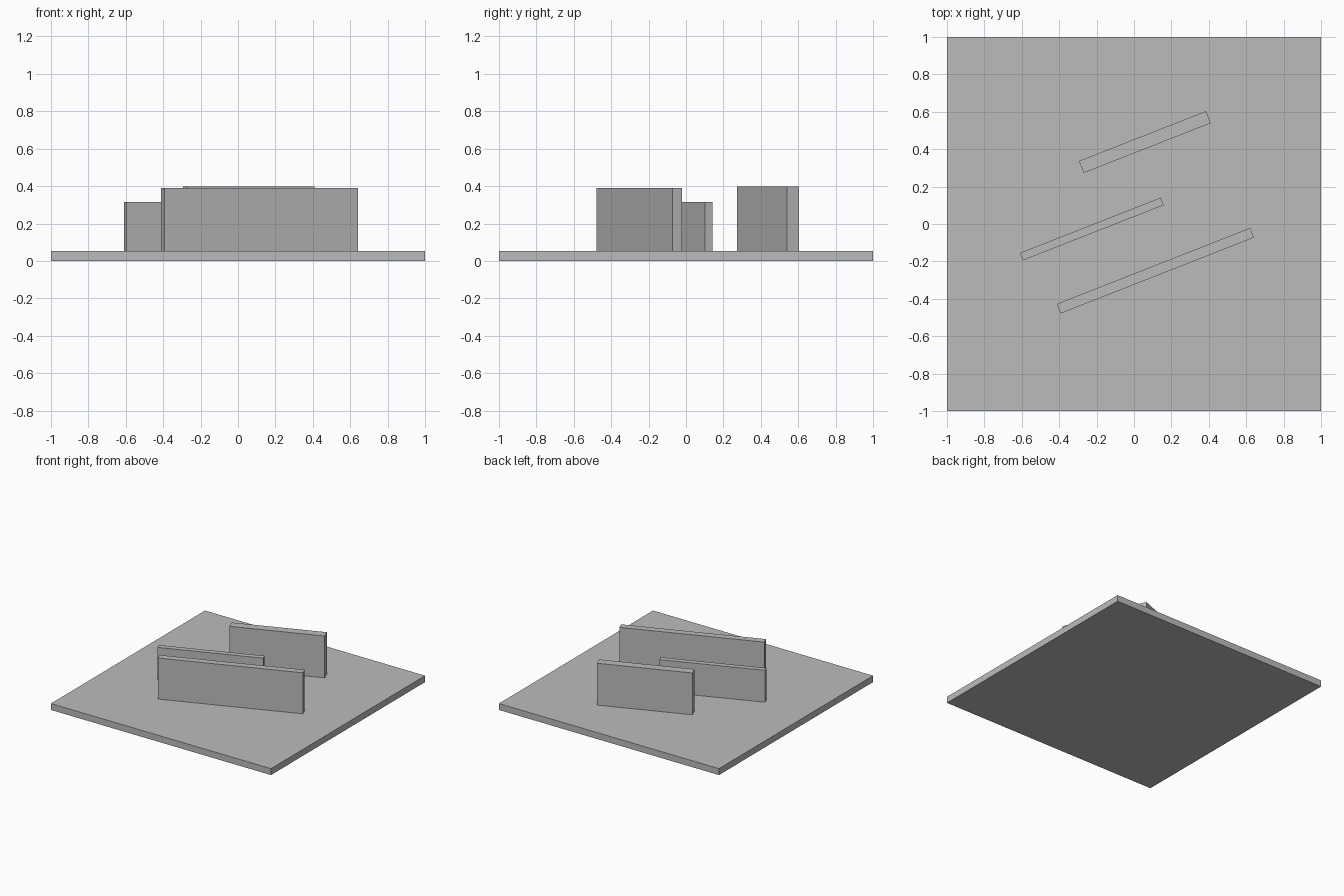
import bpy
import math

default = bpy.data.objects.get("Cube")
if default:
    bpy.data.objects.remove(default, do_unlink=True)

# One plain grey for the whole model
grey = bpy.data.materials.new("plain_grey")
grey.use_nodes = True
colour = (0.5, 0.5, 0.5, 1.0)
grey.diffuse_color = colour
grey.node_tree.nodes["Principled BSDF"].inputs["Base Color"].default_value = colour


def add_box(name, x, y, bottom, top, length, depth, angle=0.0):
    """Box standing between two heights, turned about the vertical."""
    bpy.ops.mesh.primitive_cube_add(size=1, location=(x, y, (bottom + top) / 2))
    box = bpy.context.object
    box.name = name
    box.scale = (length, depth, top - bottom)
    bpy.ops.object.transform_apply(location=False, rotation=False, scale=True)
    box.rotation_euler.z = math.radians(angle)
    box.data.materials.append(grey)
    return box


# Square ground slab
SLAB_TOP = 0.053
add_box("ground_slab", 0, 0, 0, SLAB_TOP, 2, 2)

# Three parallel standing walls
WALL_ANGLE = 21.45
add_box("front_wall", 0.114, -0.25, SLAB_TOP, 0.39, 1.11, 0.055, WALL_ANGLE)
add_box("middle_wall", -0.226, -0.027, SLAB_TOP, 0.315, 0.81, 0.043, WALL_ANGLE)
add_box("back_wall", 0.058, 0.438, SLAB_TOP, 0.397, 0.73, 0.069, WALL_ANGLE)
